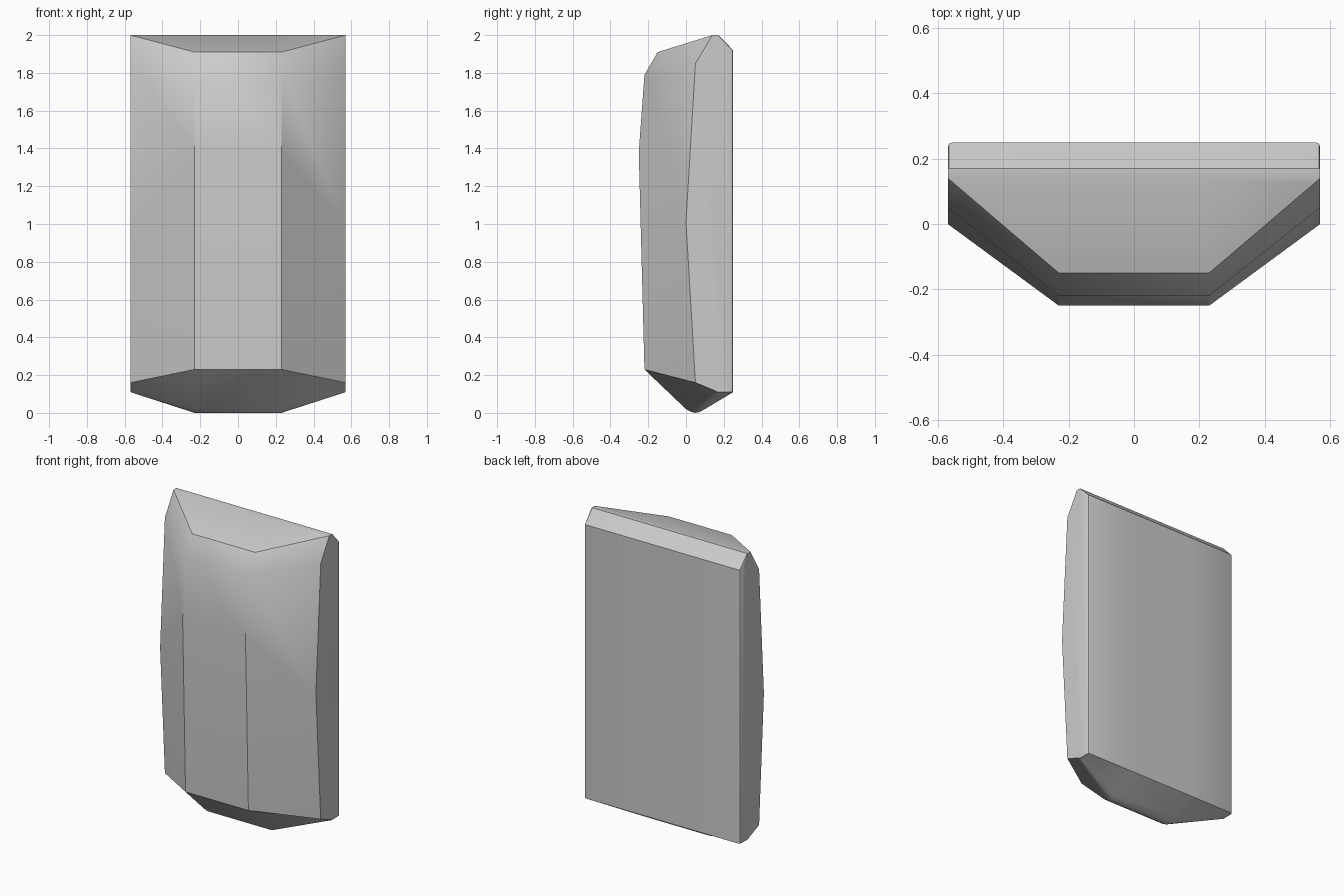
import bpy, bmesh, math

cube = bpy.data.objects.get("Cube")
if cube:
    bpy.data.objects.remove(cube, do_unlink=True)

# Single grey finish
grey = bpy.data.materials.new("plain_grey")
grey.use_nodes = True
colour = (0.6, 0.6, 0.6, 1)
grey.diffuse_color = colour
grey.node_tree.nodes["Principled BSDF"].inputs["Base Color"].default_value = colour

# Matching (y, z) side profiles: the flat middle and the outer side wall
middle = [(.25, 1.92), (.17, 2), (.14, 2), (-.15, 1.91), (-.22, 1.79),
          (-.25, 1.38), (-.22, .23), (0, .02), (.03, .004), (.05, 0),
          (.07, .004), (.1, .02), (.25, .11)]
outer = [(.25, 1.92), (.17, 2), (.14, 2), (.14, 2), (.05, 1.85),
         (0, 1.01), (.05, .16), (.16, .115), (.165, .11), (.17, .11),
         (.175, .11), (.18, .11), (.25, .11)]
HALF, FLAT = .57, .23


def section(x, back):
    """Profile blended from the middle to the wall, its back limited."""
    t = (x - FLAT) / (HALF - FLAT)
    blend = [(a[0] + (b[0] - a[0]) * t, a[1] + (b[1] - a[1]) * t)
             for a, b in zip(middle, outer)]
    return [(min(y, back), z) for y, z in blend]


# Stations across the width, with softened back corners
stations = [(FLAT, .25), (.555, .25), (.566, .246), (HALF, .235)]
stations = [(-1, x, b) for x, b in reversed(stations)] + [(1, x, b) for x, b in stations]

bm = bmesh.new()
rings = [[bm.verts.new((side * x, y, z)) for y, z in section(x, back)]
         for side, x, back in stations]
count = len(middle)
for left, right in zip(rings, rings[1:]):
    for i in range(count):
        j = (i + 1) % count
        bm.faces.new((left[i], left[j], right[j], right[i]))
bm.faces.new(rings[0])
bm.faces.new(rings[-1])
bmesh.ops.remove_doubles(bm, verts=bm.verts, dist=.0005)
bmesh.ops.recalc_face_normals(bm, faces=bm.faces)
mesh = bpy.data.meshes.new("panel_body")
bm.to_mesh(mesh)
bm.free()
mesh.materials.append(grey)

# Bevelled slab body
body = bpy.data.objects.new("panel_body", mesh)
bpy.context.collection.objects.link(body)
bpy.ops.object.select_all(action="DESELECT")
body.select_set(True)
bpy.context.view_layer.objects.active = body
bpy.ops.object.shade_smooth_by_angle(angle=math.radians(35))
